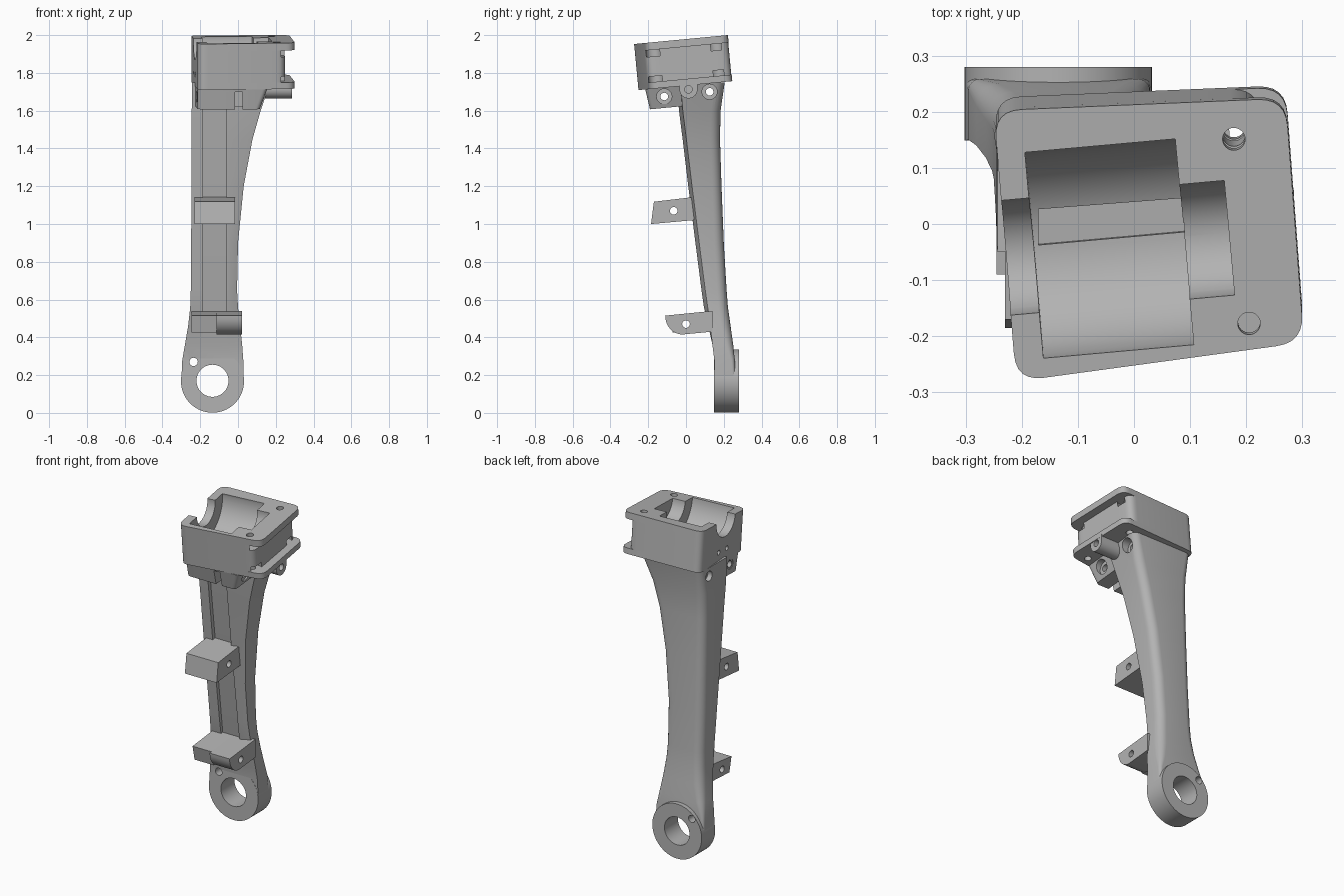
import bpy, bmesh, math
from mathutils import Vector, Matrix

if "Cube" in bpy.data.objects:
    bpy.data.objects.remove(bpy.data.objects["Cube"], do_unlink=True)

grey = bpy.data.materials.new("cast grey")
grey.use_nodes = True
colour = (0.45, 0.45, 0.45, 1)
grey.diffuse_color = colour
grey.node_tree.nodes["Principled BSDF"].inputs["Base Color"].default_value = colour

# The head leans forward about x; its local z = 0 is the top face
HEAD = Matrix.Translation((0, 0, 1.979)) @ Matrix.Rotation(0.095, 4, 'X')
WORLD = Matrix.Identity(4)


def loft(name, rings, matrix=WORLD):
    """Skin a list of equal-length rings and cap both ends."""
    bm = bmesh.new()
    rows = [[bm.verts.new(matrix @ Vector(p)) for p in ring] for ring in rings]
    for a, b in zip(rows, rows[1:]):
        for i in range(len(a)):
            j = (i + 1) % len(a)
            bm.faces.new((a[i], a[j], b[j], b[i]))
    bm.faces.new(rows[0])
    bm.faces.new(rows[-1])
    bmesh.ops.recalc_face_normals(bm, faces=bm.faces)
    mesh = bpy.data.meshes.new(name)
    bm.to_mesh(mesh)
    bm.free()
    mesh.materials.append(grey)
    obj = bpy.data.objects.new(name, mesh)
    bpy.context.collection.objects.link(obj)
    return obj


def cylinder(name, start, end, radius, matrix=WORLD, sides=48):
    start, end = Vector(start), Vector(end)
    turn = (end - start).to_track_quat('Z', 'Y')
    angles = [math.tau * i / sides for i in range(sides)]
    circle = [turn @ Vector((math.cos(t), math.sin(t), 0)) * radius for t in angles]
    return loft(name, [[p + c for c in circle] for p in (start, end)], matrix)


def rounded(points, radius, steps=6):
    """Round every corner of a polygon."""
    out = []
    for i, p in enumerate(points):
        p = Vector(p)
        a = p + (Vector(points[i - 1]) - p).normalized() * radius
        b = p + (Vector(points[(i + 1) % len(points)]) - p).normalized() * radius
        for k in range(steps + 1):
            t = k / steps
            out.append(a * (1 - t) ** 2 + p * 2 * t * (1 - t) + b * t * t)
    return out


def slab(name, outline, low, high, low_outline=None):
    """Flat head part between two local heights."""
    return loft(name, [[(p[0], p[1], z) for p in o]
                       for o, z in ((low_outline or outline, low), (outline, high))], HEAD)


def side_extrude(name, profile, x0, x1, matrix=WORLD):
    """Extrude a (y, z) profile along x."""
    return loft(name, [[(x, y, z) for y, z in profile] for x in (x0, x1)], matrix)


def cut(cutter, *targets):
    for obj in targets:
        mod = obj.modifiers.new("cut", 'BOOLEAN')
        mod.operation, mod.solver, mod.object = 'DIFFERENCE', 'EXACT', cutter
        bpy.context.view_layer.objects.active = obj
        bpy.ops.object.modifier_apply(modifier=mod.name)
    bpy.data.objects.remove(cutter, do_unlink=True)


# Arm: sections with rounded back corners (z, left, right, front, back, radius, chamfer)
stations = [
    (0.17, -0.30, 0.03, 0.15, 0.26, 0.01, 0),
    (0.28, -0.295, 0.028, 0.15, 0.258, 0.02, 0),
    (0.36, -0.281, 0.022, 0.14, 0.25, 0.04, 0),
    (0.46, -0.264, 0.011, 0.118, 0.236, 0.05, 0.01),
    (0.56, -0.253, 0.0, 0.095, 0.222, 0.05, 0.02),
    (0.65, -0.25, -0.005, 0.082, 0.215, 0.05, 0.02),
    (0.9, -0.248, 0.0, 0.05, 0.2, 0.05, 0.02),
    (1.2, -0.246, 0.03, 0.012, 0.188, 0.05, 0.02),
    (1.45, -0.245, 0.077, -0.018, 0.18, 0.05, 0.02),
    (1.6, -0.245, 0.12, -0.037, 0.183, 0.05, 0.02),
    (1.75, -0.243, 0.17, -0.05, 0.205, 0.04, 0.02),
]


def arm_section(z, left, right, front, back, r, chamfer):
    ring = [(left, front, z), (-0.05, front, z), (right, front + chamfer, z)]
    for cx, first in ((right - r, 0), (left + r, math.pi / 2)):
        for k in range(7):
            t = first + k * math.pi / 12
            ring.append((cx + r * math.cos(t), back - r + r * math.sin(t), z))
    return ring


arm = loft("arm", [arm_section(*s) for s in stations])
eye = cylinder("lower_eye", (-0.135, 0.149, 0.168), (-0.135, 0.28, 0.168), 0.167, sides=64)
cut(cylinder("bore", (-0.135, 0, 0.17), (-0.135, 0.4, 0.17), 0.085), arm, eye)
cut(cylinder("pin", (-0.235, 0, 0.27), (-0.235, 0.4, 0.27), 0.022), arm, eye)


# Shallow channel down the front of the arm
def floor(z):
    return -0.015 + 0.1215 * (1.62 - z)


cut(side_extrude("channel", [(floor(1.7), 1.7), (floor(0.3), 0.3), (-0.3, 0.3), (-0.3, 1.7)],
                 -0.185, -0.06), arm)

# Clips on the front of the arm
middle_clip = side_extrude("middle_clip", [(-0.185, 1.0), (-0.17, 1.118), (0.06, 1.145),
                                           (0.06, 1.022)], -0.23, -0.015)
curve = [(-0.02 - 0.09 * math.sin(t), 0.515 - 0.1 * math.cos(t))
         for t in [k * math.pi / 16 for k in range(9)]]
lower_clip = side_extrude("lower_clip", [(0.14, 0.43)] + curve + [(0.14, 0.54)], -0.115, 0.02)
lower_clip_end = side_extrude("lower_clip_end", [(0.14, 0.435), (-0.07, 0.425), (-0.09, 0.515),
                                                 (0.14, 0.54)], -0.245, -0.115)
cut(cylinder("pin", (-0.4, -0.065, 1.07), (0.2, -0.065, 1.07), 0.02), middle_clip)
cut(cylinder("pin", (-0.4, 0.0, 0.47), (0.2, 0.0, 0.47), 0.02), lower_clip, lower_clip_end)

# Head: two flanges, the housing between them and the block below
flange = rounded([(-0.25, 0.203), (0.27, 0.225), (0.303, -0.212), (-0.21, -0.282)], 0.05)
walls = rounded([(-0.25, 0.203), (0.222, 0.223), (0.252, -0.219), (-0.21, -0.282)], 0.05)
top_flange = slab("top_flange", flange, -0.04, 0)
housing = slab("housing", walls, -0.21, -0.04)
bottom_flange = slab("bottom_flange", flange, -0.245, -0.21)
block = slab("mounting_block",
             rounded([(-0.24, 0.15), (0.155, 0.15), (0.155, -0.24), (-0.212, -0.24)], 0.025),
             -0.352, -0.245,
             rounded([(-0.24, 0.12), (0.115, 0.12), (0.115, -0.225), (-0.212, -0.225)], 0.025))


# Stepped bearing bore along the slightly turned head axis
def on_axis(x, z=0):
    return (x, -0.04 + 0.09 * x, z)


cut(cylinder("bore", on_axis(-0.178), on_axis(0.09), 0.185, HEAD, 96), top_flange, housing)
cut(cylinder("bore", on_axis(-0.4), on_axis(0.17), 0.103, HEAD, 64), top_flange, housing)
cut(slab("groove", [on_axis(-0.17)[:2], on_axis(0.09)[:2], (0.09, 0.03), (-0.17, 0.01)],
         -0.2, -0.1), housing)

# Corner screw holes with scallops under and over the flanges
for x, y in ((0.178, 0.152), (0.205, -0.178)):
    cut(cylinder("screw", (x, y, -0.3), (x, y, 0.1), 0.02, HEAD),
        top_flange, housing, bottom_flange)
    for low, high in ((-0.075, -0.03), (-0.22, -0.18)):
        cut(cylinder("scallop", (x + 0.02, y, low), (x + 0.02, y, high), 0.04, HEAD), housing)

# Counterbored cross holes through the block
for y, z in ((-0.115, 1.675), (0.125, 1.7)):
    cut(cylinder("screw", (-0.5, y, z), (0.5, y, z), 0.02), block, arm)
    cut(cylinder("sink", (0.115, y, z), (0.4, y, z), 0.04), block, arm)
    cut(cylinder("sink", (-0.4, y, z), (-0.215, y, z), 0.03), block, arm)
for y in (-0.09, 0.0):
    cut(cylinder("screw", (-0.4, y, -0.18), (-0.2, y, -0.18), 0.014, HEAD), housing)

# Slot in the front of the block
cut(slab("slot", [(-0.015, -0.3), (0.025, -0.3), (0.025, -0.1), (-0.015, -0.1)],
         -0.4, -0.26), block)

# Rounded lug under the flange
lug_arc = [(0.013 + 0.048 * math.cos(t), 1.713 + 0.048 * math.sin(t))
           for t in [math.pi + k * math.pi / 16 for k in range(17)]]
lug = side_extrude("side_lug", lug_arc + [(0.061, 1.75), (-0.035, 1.75)], 0.1, 0.285)
cut(cylinder("pin", (0.2, 0.013, 1.713), (0.4, 0.013, 1.713), 0.02), lug)

# Smooth curved surfaces, keep machined edges sharp
bpy.ops.object.select_all(action='DESELECT')
for obj in (arm, eye, middle_clip, lower_clip, lower_clip_end, top_flange, housing,
            bottom_flange, block, lug):
    obj.select_set(True)
bpy.context.view_layer.objects.active = arm
bpy.ops.object.shade_smooth_by_angle(angle=math.radians(30))
